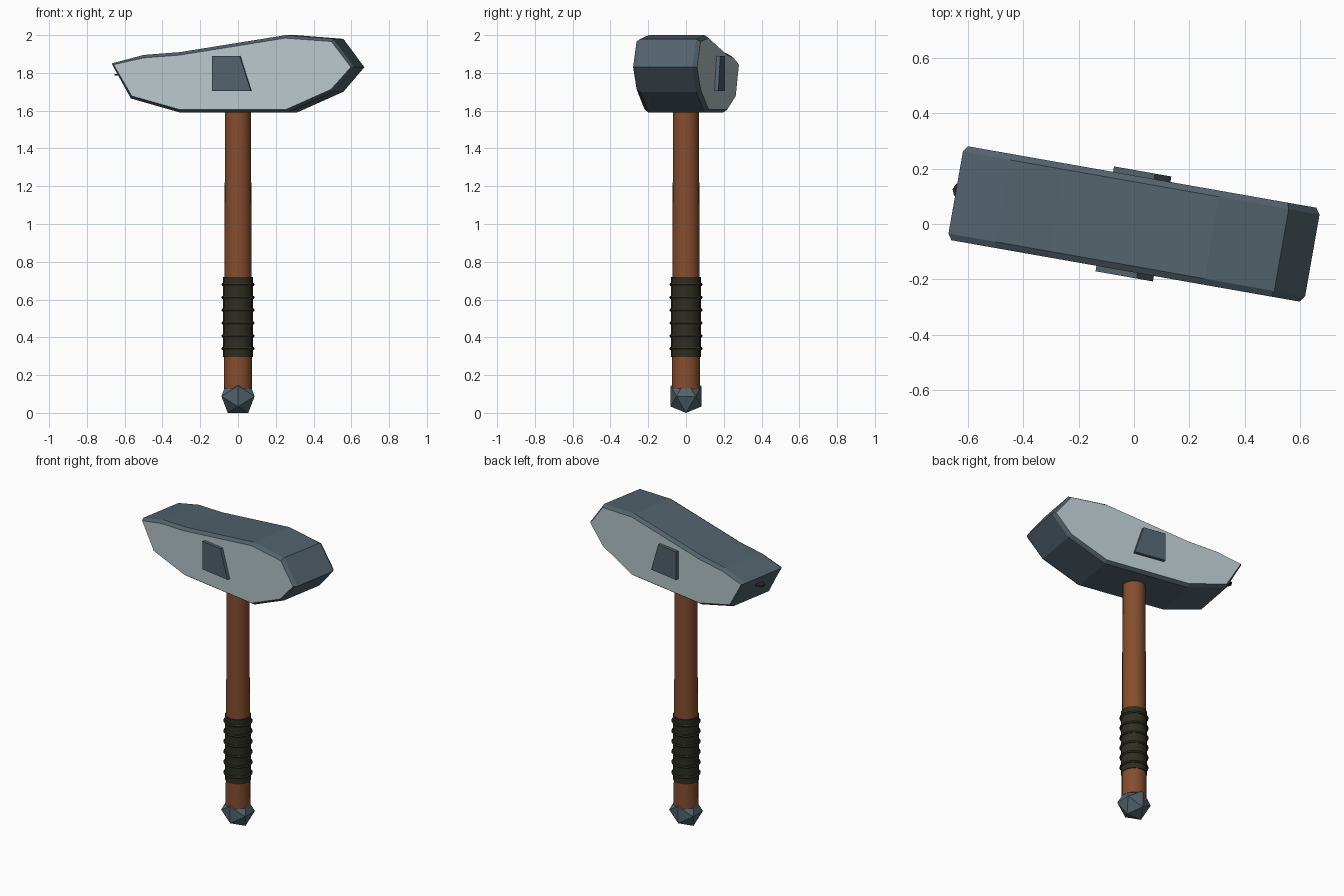
import bpy, bmesh, math
from mathutils import Matrix

cube = bpy.data.objects.get("Cube")
if cube:
    bpy.data.objects.remove(cube, do_unlink=True)


def material(name, rgb):
    mat = bpy.data.materials.new(name)
    mat.use_nodes = True
    mat.diffuse_color = (*rgb, 1)
    mat.node_tree.nodes["Principled BSDF"].inputs["Base Color"].default_value = (*rgb, 1)
    return mat


steel = material("dark_steel", (0.085, 0.122, 0.15))
pale = material("polished_steel", (0.48, 0.57, 0.60))
wood = material("brown_wood", (0.235, 0.075, 0.028))
leather = material("dark_leather", (0.027, 0.027, 0.017))

HEAD_TURN = Matrix.Rotation(math.radians(-10), 4, "Z")


def finish(name, bm, mats, matrix=None, smooth=False):
    bmesh.ops.recalc_face_normals(bm, faces=bm.faces)
    mesh = bpy.data.meshes.new(name)
    bm.to_mesh(mesh)
    bm.free()
    for mat in mats:
        mesh.materials.append(mat)
    obj = bpy.data.objects.new(name, mesh)
    bpy.context.collection.objects.link(obj)
    if matrix:
        obj.matrix_world = matrix
    if smooth:
        bpy.ops.object.select_all(action="DESELECT")
        obj.select_set(True)
        bpy.context.view_layer.objects.active = obj
        bpy.ops.object.shade_smooth_by_angle(angle=math.radians(40))
    return obj


def prism(profile, half_depth):
    """Extrude an (x, z) outline through y; return the mesh and its two caps."""
    bm = bmesh.new()
    rings = [[bm.verts.new((x, y, z)) for x, z in profile]
             for y in (-half_depth, half_depth)]
    caps = [bm.faces.new(r) for r in rings]
    n = len(profile)
    for i in range(n):
        j = (i + 1) % n
        bm.faces.new((rings[0][i], rings[0][j], rings[1][j], rings[1][i]))
    bmesh.ops.recalc_face_normals(bm, faces=bm.faces)
    return bm, caps


def cylinder(name, mat, r_low, r_high, z_low, z_high, sides=16):
    bm = bmesh.new()
    bmesh.ops.create_cone(bm, cap_ends=True, segments=sides, radius1=r_low,
                          radius2=r_high, depth=z_high - z_low)
    return finish(name, bm, [mat], Matrix.Translation((0, 0, (z_low + z_high) / 2)), True)


# Hammer head with chamfered rims and polished cheeks
outline = [(-0.653, 1.85), (-0.48, 1.895), (-0.285, 1.91), (0.285, 2.0), (0.54, 1.98),
           (0.653, 1.83), (0.54, 1.70), (0.29, 1.59), (-0.285, 1.59), (-0.55, 1.665)]
bm, cheeks = prism(outline, 0.15)
bmesh.ops.inset_individual(bm, faces=cheeks, thickness=0.016, depth=0.022)
for face in cheeks:
    face.material_index = 1
finish("hammer_head", bm, [steel, pale], HEAD_TURN)

# Tapered plate passing through both cheeks
bm, _ = prism([(-0.107, 1.89), (0.043, 1.89), (0.103, 1.705), (-0.107, 1.705)], 0.192)
finish("cheek_plate", bm, [steel], HEAD_TURN)

# Thin stud on the narrow end
bm = bmesh.new()
bmesh.ops.create_cone(bm, cap_ends=True, segments=8, radius1=0.03, radius2=0.03, depth=0.01)
finish("end_stud", bm, [leather], HEAD_TURN @ Matrix.Translation((-0.636, 0.01, 1.79)))

# Handle and wrapped grip
cylinder("handle", wood, 0.075, 0.068, 0.13, 1.7)
cylinder("grip", leather, 0.079, 0.079, 0.295, 0.72)

# Raised bands around the grip
for k in range(6):
    bpy.ops.mesh.primitive_torus_add(major_segments=16, minor_segments=6,
                                     major_radius=0.079, minor_radius=0.009,
                                     location=(0, 0, 0.34 + k * 0.068))
    band = bpy.context.object
    band.name = f"grip_band_{k + 1}"
    band.data.materials.append(leather)
    bpy.ops.object.shade_smooth_by_angle(angle=math.radians(40))

# Twenty-sided pommel resting on one edge
phi = (1 + math.sqrt(5)) / 2
bm = bmesh.new()
for a in (-1, 1):
    for b in (-phi, phi):
        for co in ((a, 0, b), (0, b, a), (b, a, 0)):
            bm.verts.new(co)
bmesh.ops.convex_hull(bm, input=bm.verts)
size = 0.088 / phi
finish("pommel", bm, [steel],
       Matrix.Translation((0, 0, 0.088)) @ Matrix.Diagonal((size, size * 0.93, size, 1)))
